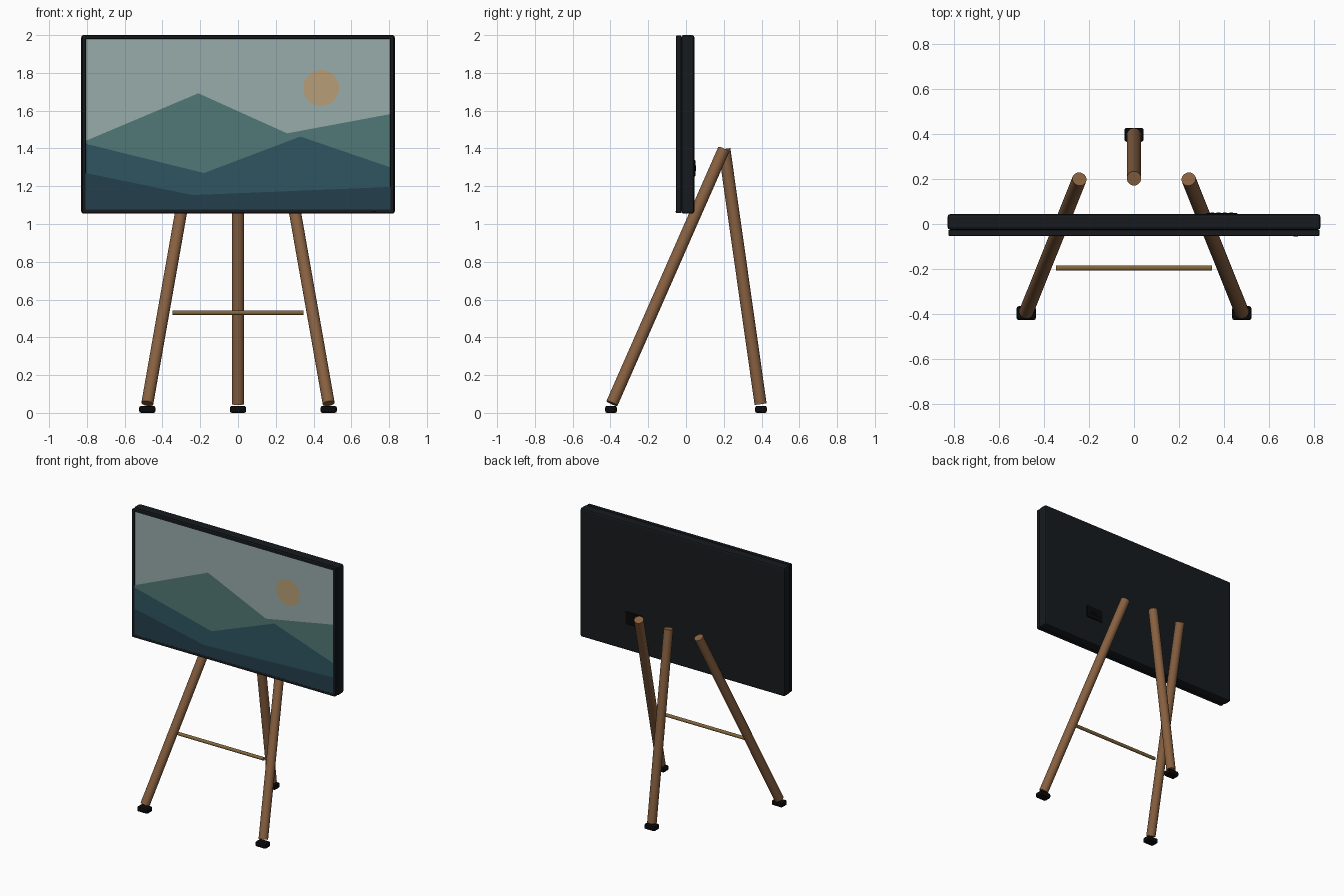
import bpy, bmesh, math
from mathutils import Vector

if "Cube" in bpy.data.objects:
    bpy.data.objects.remove(bpy.data.objects["Cube"])


def mat(name, r, g, b):
    # sRGB 0-255 to linear
    m = bpy.data.materials.new(name)
    m.diffuse_color = tuple((c / 255) ** 2.2 for c in (r, g, b)) + (1,)
    m.use_nodes = True
    m.node_tree.nodes["Principled BSDF"].inputs["Base Color"].default_value = m.diffuse_color
    return m


BLACK = mat("casing_black", 29, 32, 35)
DARK = mat("port_black", 18, 18, 19)
WOOD = mat("walnut", 134, 96, 66)
BRASS = mat("brass", 130, 102, 62)
SKY = mat("sky", 150, 171, 168)
SUN = mat("sun", 182, 157, 118)
FAR = mat("far_hills", 82, 120, 118)
MID = mat("mid_hills", 50, 86, 97)
NEAR = mat("near_hills", 40, 65, 76)


def finish(ob, name, m):
    ob.name = ob.data.name = name
    ob.data.materials.append(m)
    return ob


def box(name, lo, hi, m, bevel=0.0, segs=2):
    lo, hi = Vector(lo), Vector(hi)
    bpy.ops.mesh.primitive_cube_add(size=1, location=(lo + hi) / 2)
    ob = finish(bpy.context.object, name, m)
    ob.scale = hi - lo
    bpy.ops.object.transform_apply(location=False, rotation=False, scale=True)
    if bevel:
        b = ob.modifiers.new("Bevel", 'BEVEL')
        b.width, b.segments = bevel, segs
    return ob


def rod(name, a, b, r, m, sides=24):
    a, b = Vector(a), Vector(b)
    d = b - a
    bpy.ops.mesh.primitive_cylinder_add(vertices=sides, radius=r, depth=d.length, location=(a + b) / 2)
    ob = finish(bpy.context.object, name, m)
    ob.rotation_euler = d.to_track_quat('Z', 'Y').to_euler()
    bpy.ops.object.shade_smooth_by_angle(angle=math.radians(40))
    return ob


def flat(name, pts, y, m):
    # single polygon facing the front
    me = bpy.data.meshes.new(name)
    me.from_pydata([(x, y, z) for x, z in pts], [], [range(len(pts))])
    bm = bmesh.new()
    bm.from_mesh(me)
    bm.normal_update()
    if bm.faces[:][0].normal.y > 0:
        bmesh.ops.reverse_faces(bm, faces=bm.faces[:])
    bm.to_mesh(me)
    bm.free()
    ob = bpy.data.objects.new(name, me)
    bpy.context.collection.objects.link(ob)
    return finish(ob, name, m)


# Display casing and the front bezel frame
W, Z0, Z1 = 0.83, 1.055, 2.0
box("display_casing", (-W, -0.026, Z0), (W, 0.044, Z1), BLACK, 0.012)
for s, side in ((-1, "left"), (1, "right")):
    xs = sorted((s * 0.805, s * 0.826))
    box("bezel_" + side, (xs[0], -0.053, Z0 + 0.004), (xs[1], -0.026, Z1 - 0.004), BLACK, 0.005)
box("bezel_top", (-0.824, -0.053, 1.98), (0.824, -0.026, Z1 - 0.002), BLACK, 0.005)
box("bezel_bottom", (-0.824, -0.053, Z0 + 0.002), (0.824, -0.026, 1.078), BLACK, 0.005)
box("status_light", (0.71, -0.055, 1.063), (0.73, -0.052, 1.069), DARK)

# Screen panel and layered landscape picture
X, B, T = 0.807, 1.075, 1.984
box("screen_panel", (-X, -0.047, B), (X, -0.024, T), SKY)
flat("picture_sun", [(0.44 + 0.095 * math.cos(i * math.tau / 32), 1.72 + 0.095 * math.sin(i * math.tau / 32))
                     for i in range(32)], -0.048, SUN)
hills = (
    ("picture_far_hills", [(-X, 1.44), (-0.21, 1.692), (0.26, 1.48), (X, 1.582)], FAR),
    ("picture_mid_hills", [(-X, 1.425), (-0.18, 1.27), (0.33, 1.463), (X, 1.30)], MID),
    ("picture_near_hills", [(-X, 1.27), (-0.24, 1.153), (X, 1.196)], NEAR),
)
for i, (name, ridge, m) in enumerate(hills):
    flat(name, [(-X, B)] + ridge + [(X, B)], -0.049 - 0.001 * i, m)

# Connection panel on the back
box("port_panel", (0.32, 0.04, 1.25), (0.46, 0.049, 1.34), DARK, 0.003, 1)
for i in range(4):
    x = 0.34 + i * 0.028
    box(f"port_{i + 1}", (x, 0.045, 1.28), (x + 0.016, 0.052, 1.31), DARK)

# Easel legs with feet
legs = (("front_leg_left", (-0.243, 0.2, 1.395), (-0.48, -0.392, 0.05)),
        ("front_leg_right", (0.243, 0.2, 1.395), (0.48, -0.392, 0.05)),
        ("back_leg", (0, 0.203, 1.397), (0, 0.395, 0.046)))
for name, top, bot in legs:
    rod(name, top, bot, 0.032, WOOD)
    x, y = bot[0], math.copysign(0.397, bot[1])
    box(name.replace("leg", "foot"), (x - 0.043, y - 0.031, 0), (x + 0.043, y + 0.031, 0.037), DARK, 0.01)

# Cross bar between the front legs
rod("cross_bar", (-0.348, -0.196, 0.53), (0.348, -0.196, 0.53), 0.012, BRASS, 16)
